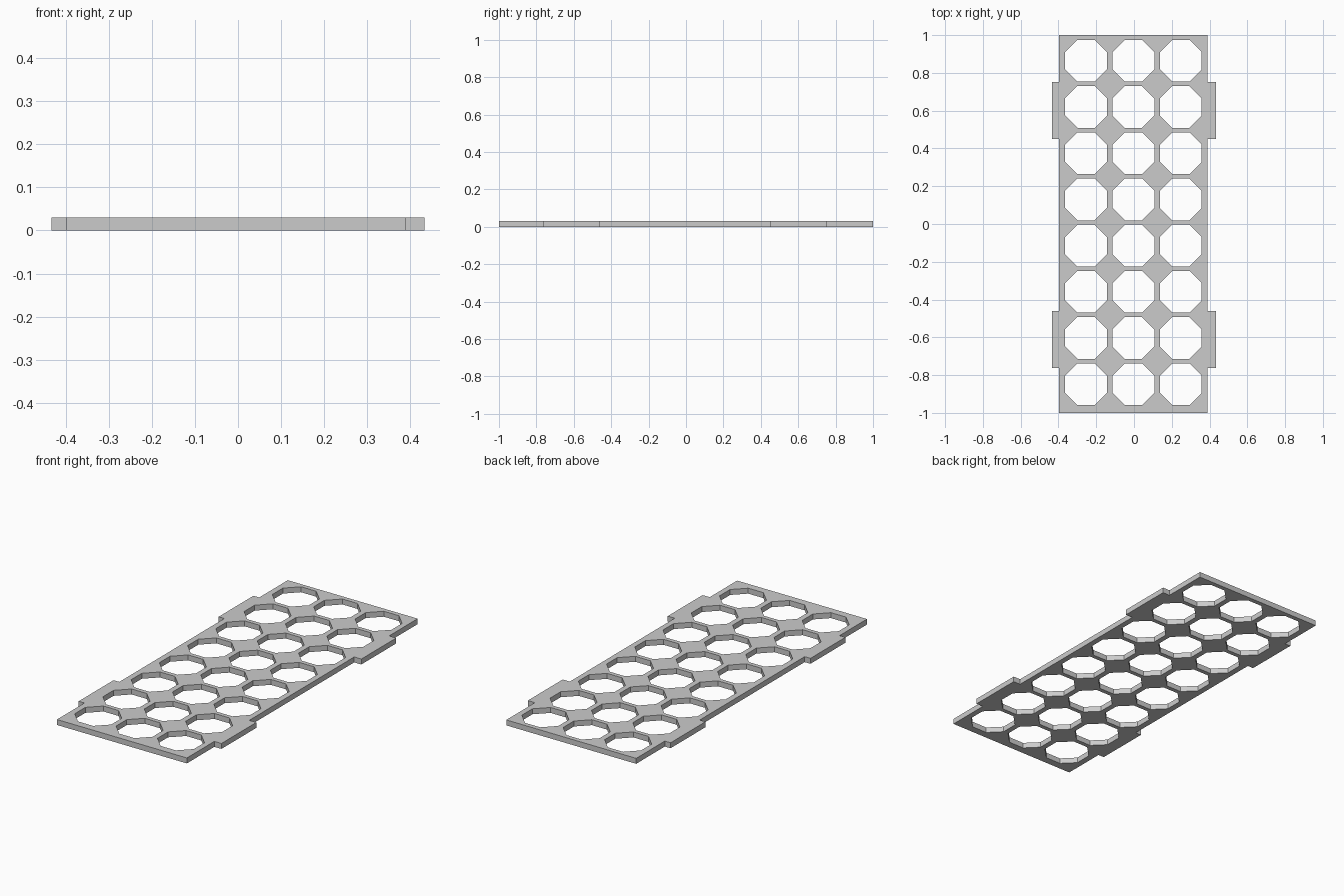
import bpy
import math

cube = bpy.data.objects.get("Cube")
if cube:
    bpy.data.objects.remove(cube, do_unlink=True)

THICK = 0.03
LEFT, RIGHT, TAB_EDGE = 0.39, -0.398, 0.433
PITCH_X, PITCH_Y = 0.251, 0.2446
HOLE_RADIUS = 0.1105 / math.cos(math.pi / 8)

# Single grey finish
grey = bpy.data.materials.new("plain_grey")
grey.use_nodes = True
colour = (0.6, 0.6, 0.6, 1)
grey.diffuse_color = colour
grey.node_tree.nodes["Principled BSDF"].inputs["Base Color"].default_value = colour


def rectangle(x0, x1, y0, y1):
    return [(x0, y0), (x1, y0), (x1, y1), (x0, y1)]


def octagon(cx, cy):
    angles = [math.pi / 8 + i * math.pi / 4 for i in range(8)]
    return [(cx + HOLE_RADIUS * math.cos(a), cy + HOLE_RADIUS * math.sin(a)) for a in angles]


def slab(name, loops):
    """Extrude closed outlines into a flat slab; inner loops become holes."""
    curve = bpy.data.curves.new(name + "_profile", "CURVE")
    curve.dimensions = "2D"
    curve.fill_mode = "BOTH"
    curve.extrude = THICK / 2
    for loop in loops:
        spline = curve.splines.new("POLY")
        spline.points.add(len(loop) - 1)
        for point, (x, y) in zip(spline.points, loop):
            point.co = (x, y, THICK / 2, 1)
        spline.use_cyclic_u = True
    # Curves in 2D lie on z = 0, so the finished mesh is lifted onto the ground
    source = bpy.data.objects.new(name + "_profile", curve)
    bpy.context.collection.objects.link(source)
    graph = bpy.context.evaluated_depsgraph_get()
    mesh = bpy.data.meshes.new_from_object(source.evaluated_get(graph))
    bpy.data.objects.remove(source, do_unlink=True)
    lowest = min(v.co.z for v in mesh.vertices)
    for v in mesh.vertices:
        v.co.z -= lowest
    mesh.materials.clear()
    mesh.materials.append(grey)
    mesh.shade_flat()
    obj = bpy.data.objects.new(name, mesh)
    bpy.context.collection.objects.link(obj)
    return obj


# Perforated plate
holes = [octagon(-0.003 + (col - 1) * PITCH_X, 0.008 + (row - 3.5) * PITCH_Y)
         for col in range(3) for row in range(8)]
slab("perforated_plate", [rectangle(RIGHT, LEFT, -1, 1)] + holes)

# Edge tabs, two on each long side
for place, y0, y1 in (("front", -0.762, -0.46), ("back", 0.45, 0.752)):
    slab(place + "_left_tab", [rectangle(LEFT, TAB_EDGE, y0, y1)])
    slab(place + "_right_tab", [rectangle(-TAB_EDGE, RIGHT, y0, y1)])
